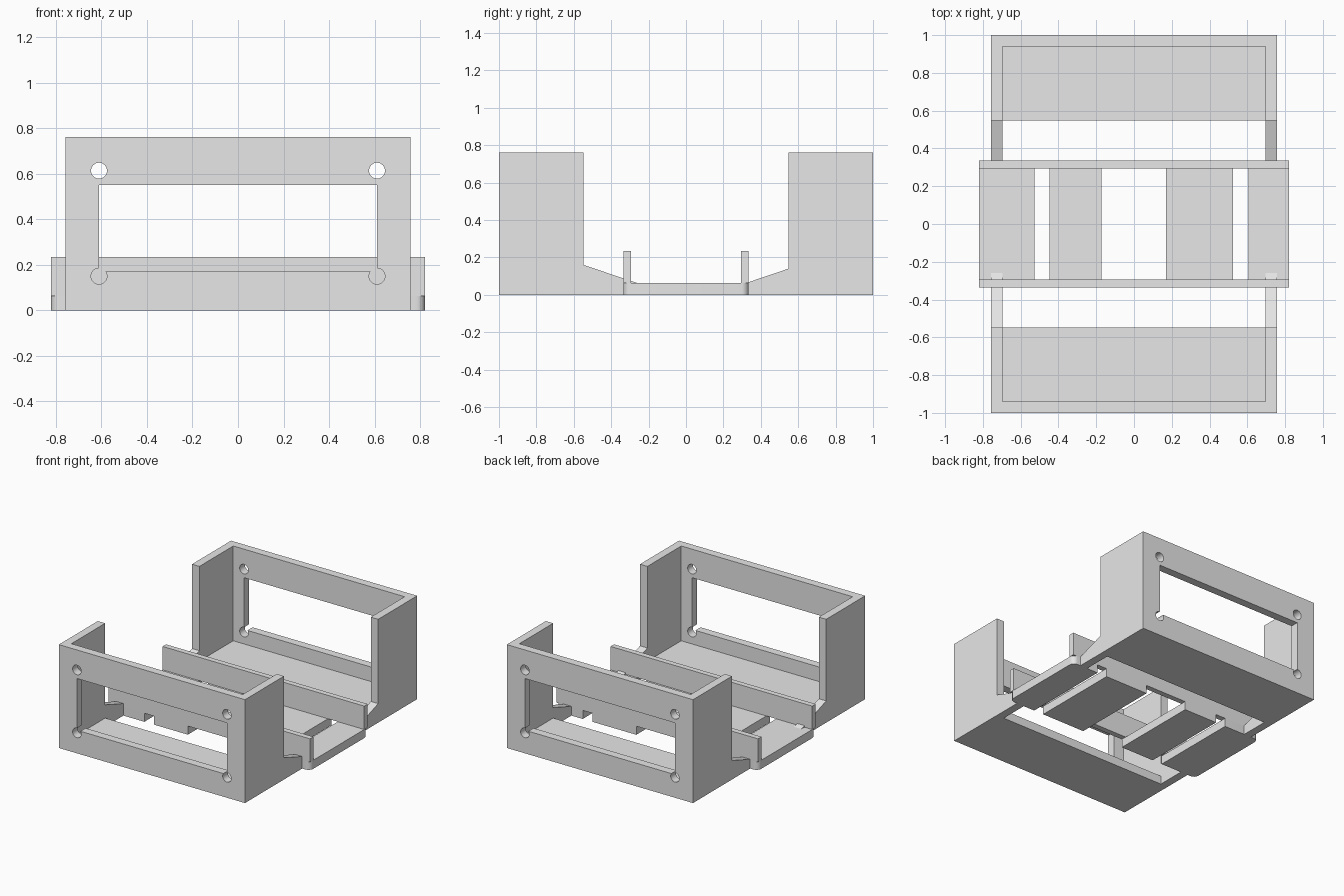
import bpy, bmesh

cube = bpy.data.objects.get("Cube")
if cube:
    bpy.data.objects.remove(cube, do_unlink=True)

grey = bpy.data.materials.new("plain_grey")
grey.use_nodes = True
grey.diffuse_color = (0.8, 0.8, 0.8, 1)
grey.node_tree.nodes["Principled BSDF"].inputs["Base Color"].default_value = (0.8, 0.8, 0.8, 1)


def prism(name, outline, axis, low, high):
    """Extrude a flat outline along one axis."""
    bm = bmesh.new()
    place = {"x": lambda a, b, t: (t, a, b), "z": lambda a, b, t: (a, b, t)}[axis]
    face = bm.faces.new([bm.verts.new(place(a, b, low)) for a, b in outline])
    out = bmesh.ops.extrude_face_region(bm, geom=[face])
    for v in out["geom"]:
        if isinstance(v, bmesh.types.BMVert):
            v.co["xyz".index(axis)] = high
    bmesh.ops.recalc_face_normals(bm, faces=bm.faces)
    mesh = bpy.data.meshes.new(name)
    bm.to_mesh(mesh)
    bm.free()
    mesh.materials.append(grey)
    ob = bpy.data.objects.new(name, mesh)
    bpy.context.collection.objects.link(ob)
    return ob


def box(name, x, y, z):
    return prism(name, [(x[0], y[0]), (x[1], y[0]), (x[1], y[1]), (x[0], y[1])], "z", *z)


def cut(ob, cutter):
    cutter.hide_render = True
    mod = ob.modifiers.new("cut", "BOOLEAN")
    mod.operation, mod.solver, mod.object = "DIFFERENCE", "EXACT", cutter
    bpy.context.view_layer.objects.active = ob
    bpy.ops.object.modifier_apply(modifier=mod.name)
    bpy.data.objects.remove(cutter, do_unlink=True)


W, T, FLOOR, H = 0.757, 0.06, 0.063, 0.76   # half width, wall, floor, height
BAR = 0.335                                 # outer edge of the cross bars

for side, label in ((-1, "front"), (1, "back")):
    def span(a, b):
        return sorted((side * a, side * b))

    # Open tray with a windowed end panel
    tray = box(label + "_tray", (-W, W), span(0.547, 1), (0, H))
    cut(tray, box("hollow", (T - W, W - T), span(0.4, 1 - T), (FLOOR, 1)))
    cut(tray, box("window", (-0.61, 0.61), span(0.9, 1.1), (0.17, 0.55)))
    for x in (-0.61, 0.61):
        for z in (0.15, 0.613):
            bpy.ops.mesh.primitive_cylinder_add(
                vertices=32, radius=0.035, depth=0.2,
                location=(x, side * 0.99, z), rotation=(1.5707963, 0, 0))
            cut(tray, bpy.context.object)

    # Sloping rails that join the tray to the plate
    top, end = (0.16, 0.26) if side < 0 else (0.14, 0.32)
    rail = [(side * 0.547, 0), (side * 0.547, top), (side * end, FLOOR), (side * end, 0)]
    for x, hand in ((-W, "right"), (W - T, "left")):
        prism(f"{label}_{hand}_rail", rail, "x", x, x + T)

    # Upright cross bar
    box(label + "_cross_bar", (-0.82, 0.82), span(0.295, BAR), (FLOOR, 0.235))

# Base slats, with rounded corners on the outer two
slats = {"outer_right": (-0.82, -0.527), "inner_right": (-0.447, -0.173),
         "inner_left": (0.17, 0.525), "outer_left": (0.605, 0.82)}
for name, x in slats.items():
    slat = box(name + "_slat", x, (-BAR, BAR), (0, FLOOR))
    if "outer" in name:
        bm = bmesh.new()
        bm.from_mesh(slat.data)
        corners = [e for e in bm.edges
                   if all(abs(v.co.x) > 0.81 for v in e.verts)
                   and abs(e.verts[0].co.z - e.verts[1].co.z) > 0.01]
        bmesh.ops.bevel(bm, geom=corners, offset=0.038, segments=8, profile=0.5, affect="EDGES")
        bm.to_mesh(slat.data)
        bm.free()

# Smooth the holes and rounded corners, keep the edges sharp
for ob in bpy.context.collection.objects:
    ob.select_set(ob.type == "MESH")
    if ob.type == "MESH":
        bpy.context.view_layer.objects.active = ob
bpy.ops.object.shade_smooth_by_angle()
